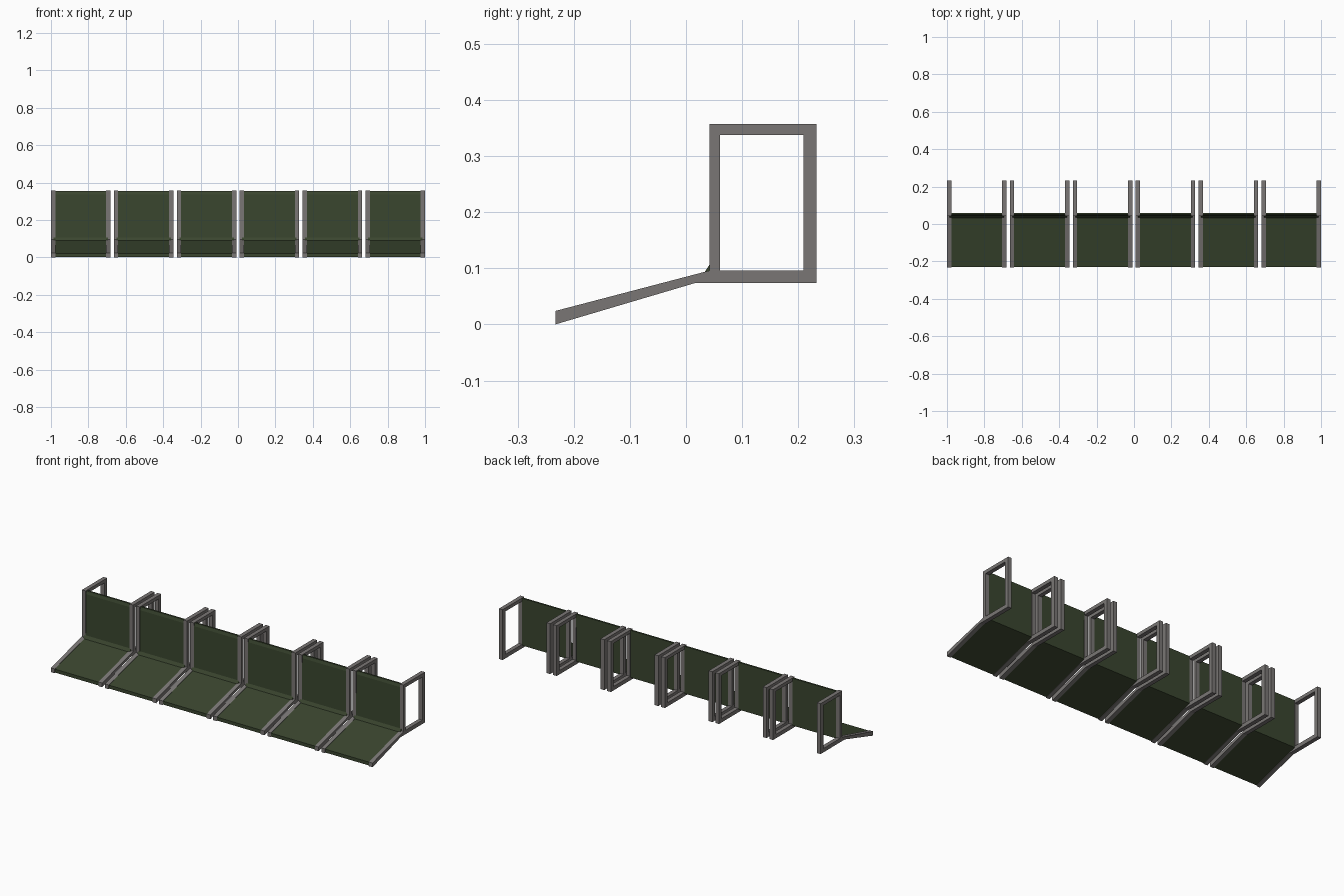
import bpy, bmesh

if "Cube" in bpy.data.objects:
    bpy.data.objects.remove(bpy.data.objects["Cube"])

WIDTH, PITCH, BAR, COUNT = 0.3185, 0.3363, 0.023, 6


def material(name, rgb):
    m = bpy.data.materials.new(name)
    m.diffuse_color = (*rgb, 1)
    m.use_nodes = True
    m.node_tree.nodes["Principled BSDF"].inputs["Base Color"].default_value = m.diffuse_color
    return m


GREY = material("grey metal", (0.195, 0.183, 0.178))
GREEN = material("dark green fabric", (0.042, 0.060, 0.028))


def extrude_profile(name, pts, faces, x0, x1, mat):
    """Sweep planar (y, z) faces that share points from x0 to x1."""
    bm = bmesh.new()
    verts = [bm.verts.new((x0, y, z)) for y, z in pts]
    flat = [bm.faces.new([verts[i] for i in f]) for f in faces]
    edge_faces = bmesh.ops.extrude_face_region(bm, geom=flat, use_keep_orig=True)
    moved = [g for g in edge_faces["geom"] if isinstance(g, bmesh.types.BMVert)]
    bmesh.ops.translate(bm, verts=moved, vec=(x1 - x0, 0, 0))
    bmesh.ops.recalc_face_normals(bm, faces=bm.faces)
    mesh = bpy.data.meshes.new(name)
    bm.to_mesh(mesh)
    bm.free()
    mesh.materials.append(mat)
    ob = bpy.data.objects.new(name, mesh)
    bpy.context.collection.objects.link(ob)
    return ob


# Side frame: sloping leg joined to an open upright rectangle
frame_pts = [(-0.233, 0.0), (0.017, 0.074), (0.233, 0.074), (0.233, 0.357),
             (0.042, 0.357), (0.042, 0.096), (-0.233, 0.024),
             (0.061, 0.096), (0.209, 0.096), (0.209, 0.338), (0.061, 0.338)]
frame_faces = [(0, 1, 5, 6), (1, 2, 8, 7, 5), (2, 3, 9, 8), (3, 4, 10, 9), (4, 5, 7, 10)]

# Panel: sloping front apron, small chamfer at the bend, upright back
panel_pts = [(-0.231, 0.003), (0.018, 0.077), (0.059, 0.089), (0.060, 0.355),
             (0.050, 0.355), (0.045, 0.338), (0.043, 0.108), (0.032, 0.0915),
             (-0.231, 0.022)]
panel_faces = [(0, 1, 7, 8), (1, 2, 6, 7), (2, 3, 4, 5, 6)]

for i in range(COUNT):
    left = -1 + i * PITCH
    right = left + WIDTH
    extrude_profile(f"left_frame_{i + 1}", frame_pts, frame_faces, left, left + BAR, GREY)
    extrude_profile(f"right_frame_{i + 1}", frame_pts, frame_faces, right - BAR, right, GREY)
    extrude_profile(f"panel_{i + 1}", panel_pts, panel_faces,
                    left + BAR * 0.6, right - BAR * 0.6, GREEN)
